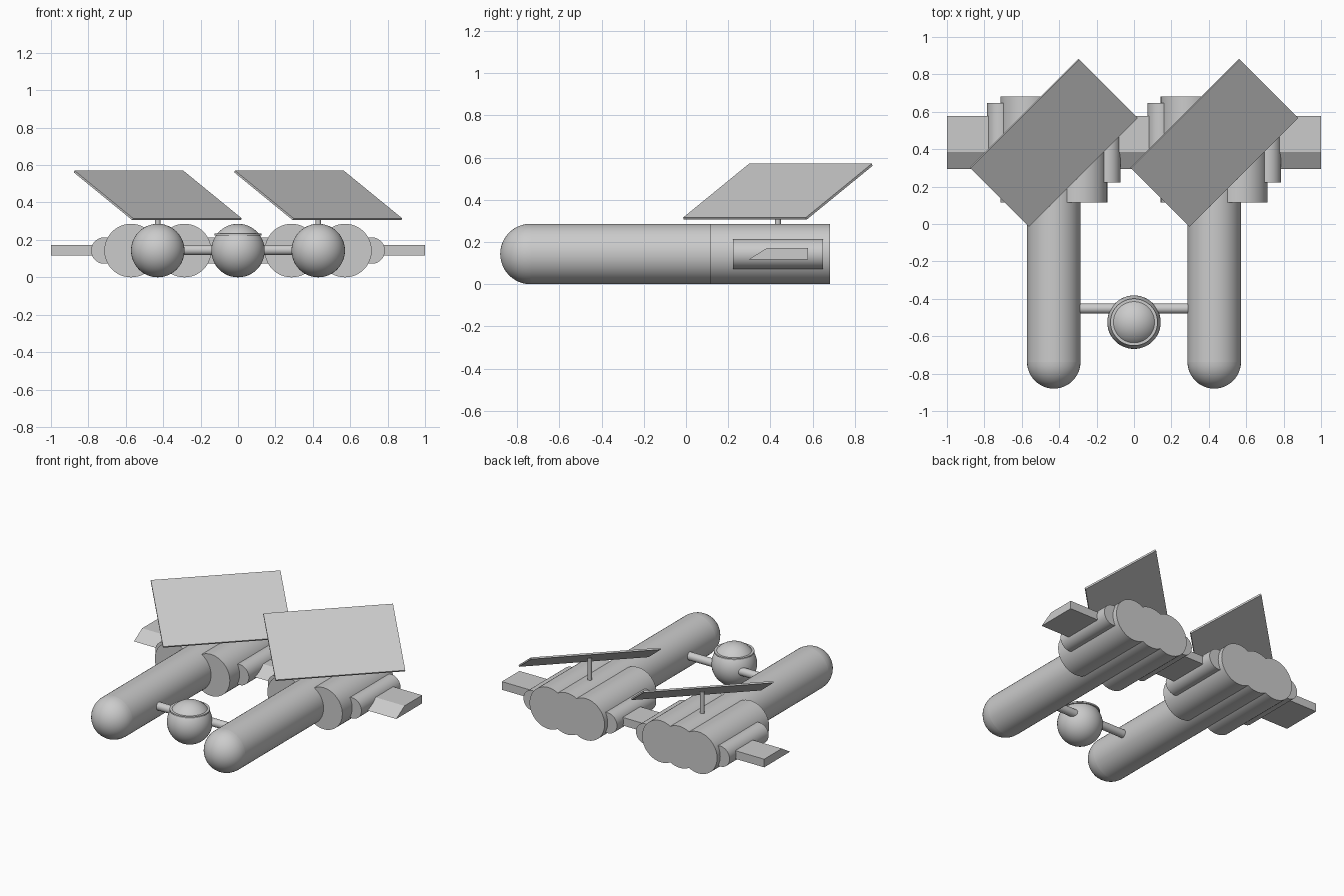
import bpy, bmesh
from math import radians, pi

if "Cube" in bpy.data.objects:
    bpy.data.objects.remove(bpy.data.objects["Cube"])

R = 0.143      # main tube radius, also the height of every axis
SIDES = 48


def cylinder(name, loc, r, length, rot=(0, 0, 0), sides=SIDES):
    bpy.ops.mesh.primitive_cylinder_add(vertices=sides, radius=r, depth=length,
                                        location=loc, rotation=rot)
    ob = bpy.context.object
    ob.name = name
    bpy.ops.object.shade_smooth_by_angle(angle=radians(30))
    return ob


def tube_y(name, x, r, y0, y1):
    return cylinder(name, (x, (y0 + y1) / 2, R), r, y1 - y0, (pi / 2, 0, 0))


def ball(name, x, y):
    bpy.ops.mesh.primitive_uv_sphere_add(segments=SIDES, ring_count=24,
                                         radius=R, location=(x, y, R))
    ob = bpy.context.object
    ob.name = name
    bpy.ops.object.shade_smooth_by_angle(angle=radians(30))


def half_ball(name, x, y):
    # dome facing -y, open where it meets the tube
    bm = bmesh.new()
    bmesh.ops.create_uvsphere(bm, u_segments=SIDES, v_segments=24, radius=R)
    bmesh.ops.delete(bm, geom=[v for v in bm.verts if v.co.z < -1e-4], context='VERTS')
    me = bpy.data.meshes.new(name)
    bm.to_mesh(me)
    bm.free()
    ob = bpy.data.objects.new(name, me)
    ob.location = (x, y, R)
    ob.rotation_euler = (pi / 2, 0, 0)
    bpy.context.collection.objects.link(ob)
    for p in me.polygons:
        p.use_smooth = True


# two identical hulls, side by side
for side, cx in (("left", -0.429), ("right", 0.429)):
    tube_y(side + "_hull", cx, R, -0.737, 0.682)
    half_ball(side + "_nose", cx, -0.737)
    for k, s in (("a", -1), ("b", 1)):
        tube_y(f"{side}_engine_{k}", cx + s * 0.143, R, 0.115, 0.682)
        tube_y(f"{side}_small_engine_{k}", cx + s * 0.286, 0.0705, 0.222, 0.648)
    # tilted solar panel on a post
    cylinder(side + "_panel_post", (cx, 0.435, 0.345), 0.0143, 0.18, sides=24)
    bpy.ops.mesh.primitive_cube_add(size=1, location=(cx, 0.435, 0.438),
                                    rotation=(radians(30), 0, radians(45)))
    panel = bpy.context.object
    panel.name = side + "_solar_panel"
    panel.scale = (0.822, 0.511, 0.0115)

# wing running through both hulls, bevelled leading edge
profile = [(0.295, 0.116), (0.577, 0.116), (0.577, 0.172), (0.385, 0.172)]
bm = bmesh.new()
face = bm.faces.new([bm.verts.new((-1, y, z)) for y, z in profile])
ext = bmesh.ops.extrude_face_region(bm, geom=[face])
bmesh.ops.translate(bm, vec=(2, 0, 0),
                    verts=[e for e in ext["geom"] if isinstance(e, bmesh.types.BMVert)])
bmesh.ops.recalc_face_normals(bm, faces=bm.faces)
me = bpy.data.meshes.new("wing")
bm.to_mesh(me)
bm.free()
bpy.context.collection.objects.link(bpy.data.objects.new("wing", me))

# central pod with rim, and the cross bar holding it
ball("central_pod", 0, -0.525)
cylinder("pod_rim", (0, -0.525, 0.229), 0.126, 0.01)
cylinder("cross_bar", (0, -0.452, 0.146), 0.027, 0.62, (0, pi / 2, 0))
